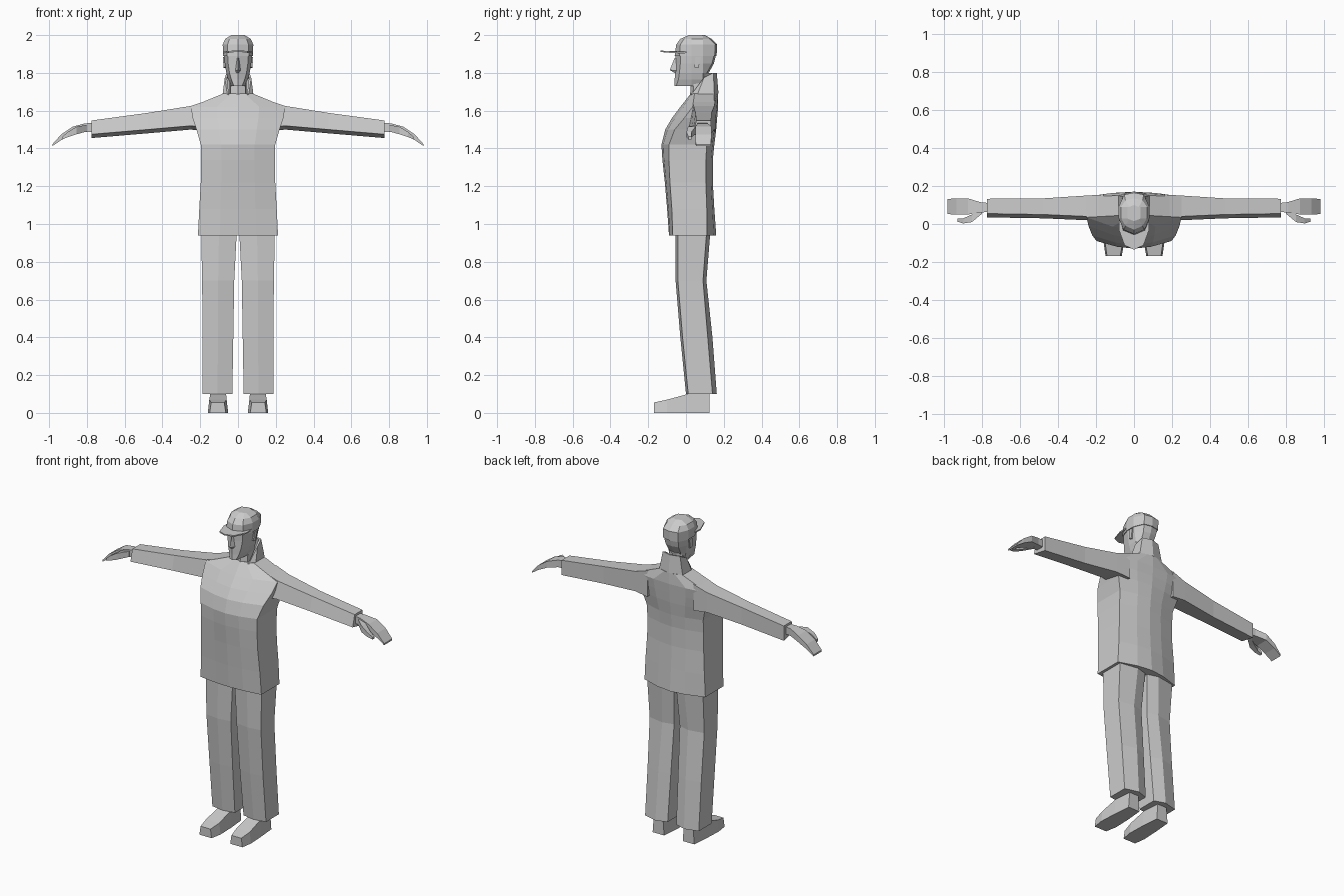
import bpy, bmesh

grey = bpy.data.materials.new("plain grey")
grey.diffuse_color = (0.6, 0.6, 0.6, 1)


def loft(name, rings, mirror=False, closed=True, caps=True):
    """Skin a list of equal-length point rings into one flat-shaded part."""
    bm = bmesh.new()
    vs = [[bm.verts.new(p) for p in r] for r in rings]
    n = len(rings[0])
    for a, b in zip(vs, vs[1:]):
        for i in range(n if closed else n - 1):
            j = (i + 1) % n
            bm.faces.new((a[i], a[j], b[j], b[i]))
    if caps:
        bm.faces.new(vs[0][::-1])
        bm.faces.new(vs[-1])
    bmesh.ops.recalc_face_normals(bm, faces=bm.faces)
    me = bpy.data.meshes.new(name)
    bm.to_mesh(me)
    bm.free()
    me.materials.append(grey)
    ob = bpy.data.objects.new(name, me)
    bpy.context.collection.objects.link(ob)
    if mirror:
        ob.modifiers.new("Mirror", 'MIRROR').use_mirror_merge = False
    return ob


def sym(half):
    """Complete a half ring that starts and ends on the centre line."""
    return half + [(-x, y, z) for x, y, z in half[-2:0:-1]]


def bar(x, y0, y1, z0, z1, top_in=0.0, back_drop=0.0):
    """Four-sided section across the arm direction."""
    return [(x, y0, z0), (x, y1, z0 - back_drop), (x, y1, z1), (x, y0 + top_in, z1)]


# Jacket body: z, half width, front centre, front side, back side, back centre
body = [
    (0.94, 0.212, -0.09, -0.07, 0.11, 0.16),
    (1.08, 0.205, -0.10, -0.075, 0.11, 0.15),
    (1.22, 0.197, -0.112, -0.085, 0.105, 0.142),
    (1.34, 0.195, -0.125, -0.09, 0.105, 0.142),
    (1.42, 0.197, -0.13, -0.09, 0.11, 0.15),
    (1.50, 0.22, -0.11, -0.06, 0.125, 0.16),
    (1.56, 0.24, -0.075, -0.01, 0.135, 0.165),
    (1.62, 0.25, -0.03, 0.035, 0.145, 0.17),
    (1.69, 0.08, 0.025, 0.045, 0.15, 0.17),
]
loft("jacket_body", [sym([
    (0, f, z), (w * 0.45, f + (fs - f) * 0.25, z), (w, fs, z),
    (w, bs, z), (w * 0.45, bs + (b - bs) * 0.75, z), (0, b, z)])
    for z, w, f, fs, bs, b in body])

# Sleeves
loft("sleeve", [
    bar(0.16, 0.01, 0.155, 1.51, 1.655, 0.03, 0.02),
    bar(0.25, 0.02, 0.15, 1.52, 1.625, 0.02, 0.02),
    bar(0.48, 0.03, 0.135, 1.50, 1.588, 0.02, 0.02),
    bar(0.775, 0.035, 0.133, 1.475, 1.548, 0.02, 0.02)], mirror=True)

# Hands with joined fingers, and thumbs
loft("hand", [
    bar(0.76, 0.065, 0.11, 1.488, 1.535),
    bar(0.81, 0.06, 0.115, 1.488, 1.533),
    bar(0.875, 0.05, 0.135, 1.475, 1.515),
    bar(0.935, 0.05, 0.135, 1.445, 1.475),
    bar(0.983, 0.052, 0.132, 1.412, 1.422)], mirror=True)
loft("thumb", [
    bar(0.80, 0.055, 0.085, 1.49, 1.525),
    bar(0.855, 0.01, 0.05, 1.475, 1.515),
    bar(0.90, 0.003, 0.03, 1.46, 1.488),
    bar(0.93, 0.012, 0.03, 1.448, 1.462)], mirror=True)

# Trouser legs: z, inner x, outer x, front, side back, rear ridge
legs = [
    (0.10, 0.03, 0.187, 0.0, 0.14, 0.163),
    (0.40, 0.025, 0.187, -0.03, 0.115, 0.14),
    (0.70, 0.02, 0.19, -0.055, 0.09, 0.108),
    (0.97, 0.006, 0.195, -0.055, 0.11, 0.13),
]
loft("trouser_leg", [[
    (a, f + 0.012, z), ((a + o) / 2, f, z), (o, f + 0.012, z),
    (o, s, z), (a + 0.07, b, z), (a, s, z)]
    for z, a, o, f, s, b in legs], mirror=True)

# Shoes: y, inner x, outer x, top z
shoes = [(-0.17, 0.065, 0.15, 0.055), (-0.10, 0.052, 0.16, 0.07),
         (0.01, 0.055, 0.155, 0.10), (0.125, 0.065, 0.145, 0.105)]
loft("shoe", [[(a, y, 0), (o, y, 0), (o - 0.008, y, h), (a + 0.008, y, h)]
              for y, a, o, h in shoes], mirror=True)

# Neck
loft("neck", [sym([(0, 0.02 + t, z), (0.04, 0.035 + t, z), (0.045, 0.1, z), (0, 0.135, z)])
              for z, t in ((1.66, 0.0), (1.80, 0.01))])

# Stand-up collar, open at the front and highest at the back
collar_low = [(0.05, 0.025, 1.685), (0.082, 0.06, 1.685), (0.082, 0.15, 1.685), (0, 0.172, 1.69)]
collar_high = [(0.058, 0.035, 1.695), (0.07, 0.095, 1.775), (0.06, 0.145, 1.80), (0, 0.163, 1.80)]


def open_sym(half):
    return half + [(-x, y, z) for x, y, z in half[-2::-1]]


collar = loft("collar", [open_sym(collar_low), open_sym(collar_high)], closed=False, caps=False)
solid = collar.modifiers.new("Thickness", 'SOLIDIFY')
solid.thickness = 0.012
solid.offset = -1

# Head: z, front, cheek x, cheek y, side x, back x, back y
head = [
    (1.73, -0.06, 0.022, -0.052, 0.035, 0.025, 0.04),
    (1.765, -0.06, 0.035, -0.04, 0.052, 0.035, 0.10),
    (1.80, -0.058, 0.045, -0.035, 0.062, 0.04, 0.12),
    (1.85, -0.056, 0.052, -0.03, 0.07, 0.045, 0.148),
    (1.90, -0.055, 0.055, -0.03, 0.075, 0.05, 0.16),
]
loft("head", [sym([(0, f, z), (cx, cy, z), (sx, 0.03, z), (sx, 0.09, z), (bx, b - 0.01, z), (0, b, z)])
              for z, f, cx, cy, sx, bx, b in head])

# Nose wedge
loft("nose", [[(-0.006, -0.05, 1.88), (0.006, -0.05, 1.88), (0, -0.06, 1.88)],
              [(-0.014, -0.05, 1.812), (0.014, -0.05, 1.812), (0, -0.086, 1.815)],
              [(-0.010, -0.05, 1.80), (0.010, -0.05, 1.80), (0, -0.06, 1.80)]])

# Ears
loft("ear", [[(x, 0.045, 1.83), (x, 0.065, 1.825), (x + 0.004, 0.08, 1.885), (x + 0.004, 0.05, 1.885)]
             for x in (0.062, 0.076)], mirror=True)

# Cap crown
crown = [
    (1.89, -0.06, 0.058, -0.035, 0.079, 0.052, 0.162),
    (1.95, -0.052, 0.055, -0.03, 0.081, 0.052, 0.165),
    (1.98, -0.03, 0.045, -0.01, 0.068, 0.045, 0.135),
    (2.00, 0.015, 0.025, 0.025, 0.035, 0.025, 0.10),
]
loft("cap_crown", [sym([(0, f, z), (cx, cy, z), (sx, 0.03, z), (sx, 0.09, z), (bx, b - 0.01, z), (0, b, z)])
                   for z, f, cx, cy, sx, bx, b in crown])

# Cap brim
loft("cap_brim", [sym([(0, -0.135, 1.912 + t), (0.05, -0.112, 1.908 + t), (0.08, -0.03, 1.903 + t),
                       (0.079, 0.02, 1.905 + t), (0, 0.02, 1.918 + t)]) for t in (0, 0.008)])
